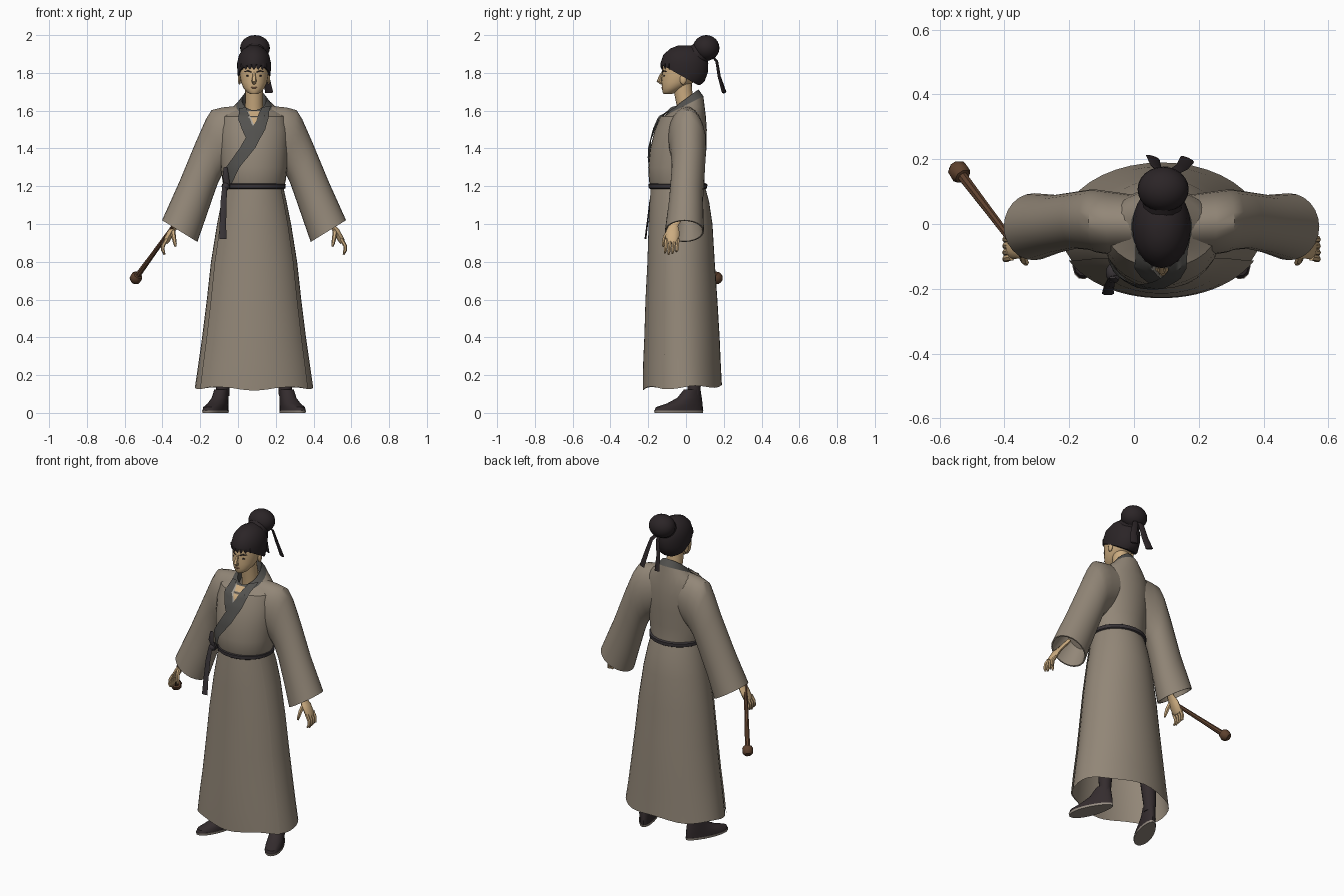
import bpy, bmesh, math
from mathutils import Vector
from mathutils.bvhtree import BVHTree

if "Cube" in bpy.data.objects:
    bpy.data.objects.remove(bpy.data.objects["Cube"])

CX = 0.085  # body centre line


def mat(name, r, g, b):
    m = bpy.data.materials.new(name)
    m.diffuse_color = (r, g, b, 1)
    m.use_nodes = True
    m.node_tree.nodes["Principled BSDF"].inputs["Base Color"].default_value = m.diffuse_color
    return m


ROBE = mat("robe_taupe", .29, .242, .187)
TRIM = mat("collar_grey", .085, .083, .077)
BELT = mat("belt_charcoal", .040, .034, .038)
SKIN = mat("skin_tan", .60, .41, .215)
HAIR = mat("hair_black", .024, .018, .020)
SHOE = mat("shoe_dark", .034, .025, .027)
SOLE = mat("sole_grey", .30, .26, .22)
WOOD = mat("wood_brown", .11, .052, .027)
LINEN = mat("inner_linen", .40, .37, .32)
LIP = mat("lip_brown", .38, .19, .11)


def finish(name, bm, m):
    bmesh.ops.recalc_face_normals(bm, faces=bm.faces[:])
    me = bpy.data.meshes.new(name)
    bm.to_mesh(me)
    bm.free()
    me.materials.append(m)
    ob = bpy.data.objects.new(name, me)
    bpy.context.collection.objects.link(ob)
    return ob


def loft(name, rings, m, caps=(True, True), closed=True):
    bm = bmesh.new()
    vs = [[bm.verts.new(p) for p in r] for r in rings]
    n = len(vs[0])
    for a, b in zip(vs, vs[1:]):
        for i in range(n if closed else n - 1):
            j = (i + 1) % n
            bm.faces.new((a[i], a[j], b[j], b[i]))
    if closed and caps[0]:
        bm.faces.new(vs[0])
    if closed and caps[1]:
        bm.faces.new(vs[-1])
    return finish(name, bm, m)


def oval(z, rx, y0, y1, tilt=0, n=28, a0=0, a1=360, grow=1, wave=0):
    """Horizontal oval section, optionally tilted, wavy or partial."""
    cy, ry = (y0 + y1) / 2, (y1 - y0) / 2
    out = []
    for i in range(n):
        a = math.radians(a0 + (a1 - a0) * i / (n if a1 - a0 == 360 else n - 1))
        dy = grow * ry * math.sin(a)
        out.append(Vector((CX + grow * rx * math.cos(a), cy + dy,
                           z + tilt * dy + wave * math.sin(5 * a))))
    return out


def sweep(name, pts, radii, m, n=8, flat=1.0, side=Vector((1, 0, 0))):
    """Round or flattened tube along a path; flat scales the thickness."""
    pts = [Vector(p) for p in pts]
    rings = []
    for i, p in enumerate(pts):
        t = (pts[min(i + 1, len(pts) - 1)] - pts[max(i - 1, 0)]).normalized()
        u = (side - t * side.dot(t)).normalized()
        v = t.cross(u)
        rings.append([p + radii[i] * (u * math.cos(k * math.tau / n) + v * flat * math.sin(k * math.tau / n))
                      for k in range(n)])
    return loft(name, rings, m)


def ball(name, loc, r, m, seg=20):
    bm = bmesh.new()
    bmesh.ops.create_uvsphere(bm, u_segments=seg, v_segments=seg // 2, radius=1)
    for v in bm.verts:
        v.co = Vector(loc) + Vector((v.co.x * r[0], v.co.y * r[1], v.co.z * r[2]))
    return finish(name, bm, m)


# Robe body
neck_base = oval(1.625, .095, -.112, .092, .5)
rim = oval(1.658, .064, -.082, .066, .74)
torso = loft("robe_torso", [oval(*s) for s in (
    (1.19, .155, -.182, .10), (1.225, .167, -.196, .098), (1.30, .176, -.20, .10),
    (1.40, .182, -.19, .108), (1.50, .185, -.165, .11), (1.57, .172, -.135, .105),
    (1.60, .135, -.122, .098, .25))] + [neck_base], ROBE, (False, False))
collar = loft("collar_stand", [neck_base, rim, oval(1.60, .056, -.07, .058, .7)], TRIM, (False, False))

# Skirt and overlapping front panel
SKIRT = ((1.20, .154, -.182, .10), (1.12, .172, -.188, .122), (1.0, .196, -.194, .14),
         (.8, .228, -.20, .152), (.6, .25, -.21, .166), (.4, .275, -.216, .178), (.26, .295, -.222, .184))
HEM = dict(z=.135, rx=.313, y0=-.224, y1=.19, tilt=.03)
loft("robe_skirt", [oval(*s, n=40) for s in SKIRT] + [oval(**HEM, n=40, wave=.007)], ROBE, (False, False))
arc = dict(n=24, a0=207, a1=333, grow=1.025)
loft("front_panel", [oval(*s, **arc) for s in SKIRT] + [oval(**HEM, wave=.01, **arc)], ROBE, closed=False)

# Belt with knot and hanging sash
loft("belt", [oval(z, rx, -.185 - g, .10 + g) for z, rx, g in
              ((1.185, .158, .004), (1.19, .167, .012), (1.21, .168, .013), (1.216, .158, .004))],
     BELT, (False, False))
ball("belt_knot", (-.065, -.15, 1.20), (.022, .03, .024), BELT, 12)
sweep("sash_loop", [(-.055, -.155, 1.19), (-.065, -.175, 1.25), (-.066, -.165, 1.30)],
      [.014, .017, .010], BELT, flat=.4)
sweep("sash_tail", [(-.07, -.17, 1.21), (-.076, -.19, 1.12), (-.08, -.205, 1.0), (-.08, -.215, .92)],
      [.012, .016, .017, .019], BELT, flat=.25)

# Bands laid on the chest by projection
bm = bmesh.new()
bm.from_mesh(torso.data)
bm.from_mesh(collar.data)
tree = BVHTree.FromBMesh(bm)
bm.free()


def on_chest(x, z, off):
    p, nrm = tree.ray_cast(Vector((x, -1, z)), Vector((0, 1, 0)))[:2]
    if p is None:
        p, nrm = tree.find_nearest(Vector((x, -.06, z)))[:2]
    if nrm.y > 0:
        nrm = -nrm
    return p + nrm * off


def band(name, left, right, m, off, across=5, steps=4):
    rows = []
    for k in range((len(left) - 1) * steps + 1):
        i = min(k // steps, len(left) - 2)
        f = k / steps - i
        a = Vector(left[i]).lerp(Vector(left[i + 1]), f)
        b = Vector(right[i]).lerp(Vector(right[i + 1]), f)
        rows.append([on_chest(*a.lerp(b, j / across), off) for j in range(across + 1)])
    return loft(name, rows, m, closed=False)


band("neck_opening", [(.045, 1.595), (.08, 1.52)], [(.125, 1.595), (.092, 1.52)], SKIN, .004)
band("inner_collar_edge", [(.04, 1.60), (.07, 1.53), (.09, 1.49)],
     [(.053, 1.60), (.082, 1.53), (.10, 1.49)], LINEN, .006, 2)
band("collar_under", [(.008, 1.61), (.004, 1.55), (.022, 1.50), (.055, 1.43)],
     [(.045, 1.61), (.072, 1.53), (.095, 1.49), (.11, 1.45)], TRIM, .008)
band("collar_over", [(.125, 1.61), (.095, 1.54), (.065, 1.49), (.012, 1.40), (-.055, 1.30), (-.072, 1.22)],
     [(.168, 1.62), (.16, 1.56), (.142, 1.50), (.09, 1.40), (.012, 1.30), (-.025, 1.22)], TRIM, .011)


# Sleeves, hands, legs and shoes on both sides
def sleeve_ring(s, do, zo, di, zi, y0, y1, k=1.0, n=24):
    o, i = Vector((CX + s * do, 0, zo)), Vector((CX + s * di, 0, zi))
    c, h = (o + i) / 2 + Vector((0, (y0 + y1) / 2, 0)), (o - i) / 2
    return [c + k * (h * math.cos(t * math.tau / n) + Vector((0, (y1 - y0) / 2 * math.sin(t * math.tau / n), 0)))
            for t in range(n)]


CUFF = (.487, 1.02, .30, .905, -.112, .095)
SLEEVE = ((.09, 1.625, .08, 1.34, -.09, .09), (.17, 1.617, .14, 1.29, -.095, .10),
          (.225, 1.603, .175, 1.25, -.088, .106), (.255, 1.555, .19, 1.22, -.08, .106),
          (.31, 1.43, .215, 1.15, -.076, .10), (.395, 1.225, .26, 1.02, -.09, .09), CUFF)
for s, side in ((-1, "right"), (1, "left")):
    P = lambda d, y, z: (CX + s * d, y, z)
    rings = [sleeve_ring(s, *r) for r in SLEEVE] + [sleeve_ring(s, *CUFF, k=.93)]
    rings.append(sleeve_ring(s, .41, 1.16, .275, 1.01, -.07, .07, k=.9))
    loft(side + "_sleeve", rings, ROBE, (False, True))
    # hand
    sweep(side + "_hand", [P(.37, -.03, 1.05), P(.41, -.065, .995), P(.437, -.07, .96), P(.462, -.073, .915),
                           P(.47, -.073, .90)], [.024, .024, .036, .036, .025], SKIN, 10, .5, Vector((0, 1, 0)))
    for i in range(4):
        y, drop = -.103 + i * .02, (.008, 0, .004, .016)[i]
        sweep(f"{side}_finger_{i + 1}", [P(.462, y, .92), P(.482, y - .003, .885), P(.483, y - .006, .86),
                                         P(.474, y - .01, .838 + drop)], [.0105, .01, .009, .005], SKIN, 6)
    sweep(side + "_thumb", [P(.43, -.09, .965), P(.425, -.112, .93), P(.418, -.12, .895), P(.415, -.121, .88)],
          [.013, .012, .009, .005], SKIN, 6)
    # trouser leg
    sweep(side + "_leg", [P(.11, .02, .85), P(.145, .03, .5), P(.165, .043, .14), P(.165, .043, .09)],
          [.075, .058, .036, .034], SHOE, 14)
    # shoe built along the turned-out foot axis
    ax = Vector((s * .105, -.255, 0)).normalized()
    perp = Vector((-ax.y, ax.x, 0))
    heel = Vector(P(.148, .09, 0))

    def foot(z, a0, a1, w, n=20):
        return [heel + Vector((0, 0, z)) + ax * ((a0 + a1) / 2 + (a1 - a0) / 2 * math.cos(t * math.tau / n))
                + perp * w * math.sin(t * math.tau / n) * (1 + .15 * math.cos(t * math.tau / n)) for t in range(n)]

    loft(side + "_sole", [foot(0, 0, .277, .049), foot(.013, -.002, .28, .050)], SOLE)
    loft(side + "_shoe", [foot(*f) for f in ((.013, .001, .277, .048), (.03, .001, .27, .047),
         (.05, .003, .205, .044), (.08, .008, .145, .039), (.125, .016, .105, .036))], SHOE)

# Neck and head
sweep("neck", [(CX, .005, 1.56), (CX, -.003, 1.64), (CX, -.015, 1.70), (CX, -.02, 1.78)],
      [.05, .048, .048, .05], SKIN, 16)
loft("head", [oval(*r, n=24) for r in (
    (1.688, .020, -.118, -.075), (1.697, .036, -.124, -.05), (1.72, .056, -.127, -.01), (1.75, .069, -.130, .04),
    (1.79, .076, -.127, .07), (1.83, .078, -.126, .08), (1.87, .074, -.115, .075), (1.91, .05, -.08, .05))], SKIN)
sweep("nose", [(CX, -.123, 1.805), (CX, -.135, 1.78), (CX, -.143, 1.757), (CX, -.128, 1.745)],
      [.006, .009, .013, .009], SKIN, 8)
ball("mouth", (CX, -.126, 1.722), (.019, .005, .0045), LIP, 10)
for s in (-1, 1):
    ball("ear", (CX + s * .077, -.015, 1.765), (.009, .018, .028), SKIN, 10)
    ball("eye", (CX + s * .031, -.115, 1.785), (.013, .005, .0045), HAIR, 10)
    sweep("eyebrow", [(CX + s * .014, -.127, 1.804), (CX + s * .033, -.118, 1.811), (CX + s * .052, -.100, 1.806)],
          [.003, .004, .002], HAIR, 6)

# Hair cap trimmed along a sloping hairline
hair = loft("hair_cap", [oval(*r, n=32) for r in (
    (1.735, .066, -.08, .075), (1.755, .082, -.115, .098), (1.80, .088, -.132, .115), (1.85, .090, -.135, .118),
    (1.895, .080, -.12, .106), (1.928, .056, -.085, .075), (1.946, .022, -.04, .03))], HAIR)
bm = bmesh.new()
bm.from_mesh(hair.data)
cut = bmesh.ops.bisect_plane(bm, geom=bm.verts[:] + bm.edges[:] + bm.faces[:], plane_co=(0, -.12, 1.838),
                             plane_no=(0, .095, .17), clear_inner=True)
bmesh.ops.contextual_create(bm, geom=[e for e in cut["geom_cut"] if isinstance(e, bmesh.types.BMEdge)])
bm.to_mesh(hair.data)
bm.free()
for i in range(7):
    a = math.radians(222 + 16 * i)
    x, y = CX + .083 * math.cos(a), -.008 + .122 * math.sin(a)
    sweep("fringe_tuft", [(x, y, 1.85), (x, y, 1.832), (x, y + .002, 1.817)], [.012, .011, .001], HAIR, 6, .5)

# Topknot with tie and two ribbon tails
ball("topknot", (.09, .107, 1.932), (.079, .070, .068), HAIR, 24)
sweep("topknot_tie", [(.088, .055, 1.89), (.089, .085, 1.913)], [.062, .060], HAIR, 18)
for name, x1, y1 in (("ribbon_right", .058, .205), ("ribbon_left", .165, .20)):
    sweep(name, [(.095, .13, 1.90), (.1 + (x1 - .1) * .4, .163, 1.86), (.1 + (x1 - .1) * .75, .176, 1.78),
                 (x1, y1, 1.695)], [.012, .016, .019, .023], HAIR, 8, .25, Vector((1, -.4, 0)))

# Wooden club in the right hand
top, tip = Vector((-.345, -.095, .985)), Vector((-.553, .178, .697))
path = [top.lerp(tip, f) for f in (0, .5, .88, .885, .92, .97, 1)]
sweep("club", path, [.011, .013, .016, .025, .033, .031, .02], WOOD, 8)

# Smooth shading with sharp creases kept
for ob in bpy.context.scene.objects:
    ob.select_set(True)
    bpy.context.view_layer.objects.active = ob
bpy.ops.object.shade_smooth_by_angle(angle=math.radians(42))
